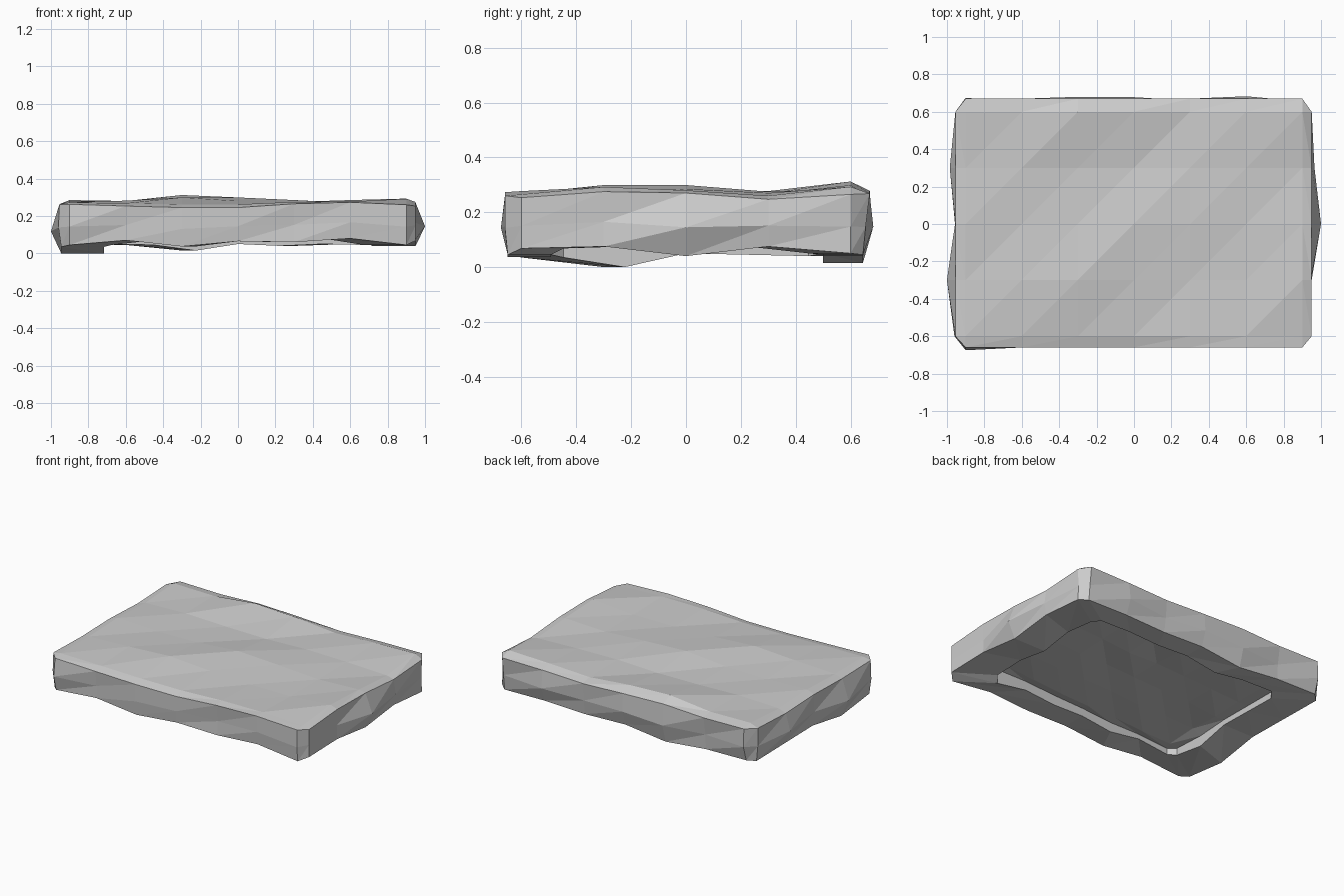
import bpy, bmesh, random

if "Cube" in bpy.data.objects:
    bpy.data.objects.remove(bpy.data.objects["Cube"])

random.seed(4)
XS = [-.9, -.6, -.3, 0, .3, .6, .9]
YS = [-.6, -.3, 0, .3, .6]

# Surface heights of the top, row by row from front to back
TOP = [[.272, .268, .262, .262, .275, .277, .265],
       [.270, .282, .299, .280, .268, .268, .292],
       [.280, .270, .275, .299, .285, .268, .280],
       [.268, .277, .268, .265, .275, .270, .260],
       [.285, .280, .312, .299, .272, .285, .293]]

# Outline bulge and edge heights, counter-clockwise: front, right, back, left
FRONT = [.675, .65, .66, .66, .645, .66, .66]
RIGHT = [.95, .945, 1.0, .965, .945]
BACK = [.655, .683, .66, .678, .68, .65, .675]
LEFT = [.955, .985, .957, 1.0, .96]
LOW = [.045, .07, .037, .065, .06, .08, .045,
       .068, .075, .04, .075, .05,
       .045, .05, .04, .05, .015, .045, .05,
       .04, .045, .05, .0, .035]
HIGH = [.262, .253, .245, .245, .265, .273, .26,
        .253, .275, .27, .247, .265,
        .268, .265, .255, .268, .278, .265, .27,
        .263, .25, .262, .255, .262]


def perimeter(front, right, back, left):
    return ([(x, -d) for x, d in zip(XS, front)] + [(d, y) for y, d in zip(YS, right)]
            + [(x, d) for x, d in zip(XS[::-1], back)] + [(-d, y) for y, d in zip(YS[::-1], left)])


outline = perimeter(FRONT, RIGHT, BACK, LEFT)
shoulder_pts = perimeter([.66] * 7, [.95] * 5, [.67] * 7, [.955] * 5)
foot_pts = perimeter([.65] * 7, [.95] * 5, [.645] * 7, [.945] * 5)
N = len(outline)
verts, faces = [], []


def ring(points, heights):
    start = len(verts)
    verts.extend((x, y, z) for (x, y), z in zip(points, heights))
    return list(range(start, start + N))


def bridge(lower, upper):
    for i in range(N):
        j = (i + 1) % N
        a, b, c, d = lower[i], lower[j], upper[j], upper[i]
        faces.append((a, b, c))
        if c != d:
            faces.append((a, c, d))


def grid(scale, heights):
    # Triangulated sheet; returns its border matched to the outline points
    start = len(verts)
    for y, row in zip(YS, heights):
        verts.extend((x * scale, y * scale, z) for x, z in zip(XS, row))
    at = lambda i, j: start + j * 7 + i
    for j in range(4):
        for i in range(6):
            a, b, c, d = at(i, j), at(i + 1, j), at(i + 1, j + 1), at(i, j + 1)
            faces.extend([(a, b, c), (a, c, d)])
    return ([at(i, 0) for i in range(7)] + [at(6, j) for j in range(5)]
            + [at(i, 4) for i in range(6, -1, -1)] + [at(0, j) for j in range(4, -1, -1)])


# Outer walls and worn top
bottom = ring(foot_pts, LOW)
middle = ring(outline, [(l + h) / 2 - .01 for l, h in zip(LOW, HIGH)])
shoulder = ring(shoulder_pts, HIGH)
bridge(bottom, middle)
bridge(middle, shoulder)
bridge(shoulder, grid(1, TOP))

# Underside rim and shallow recess, shallower toward the left
inner = [(x * .75, y * .745) for x, y in shoulder_pts]
depth = lambda x: .1 + .04 * x
rim = ring(inner, LOW)
recess = ring(inner, [max(z + .012, z * .3 + depth(x)) for z, (x, y) in zip(LOW, inner)])
ceiling = [[depth(x * .72) + .015 + random.uniform(-.01, .01) for x in XS] for _ in YS]
bridge(rim, bottom)
bridge(recess, rim)
bridge(recess, grid(.72, ceiling))

# Slab object with outward normals
mesh = bpy.data.meshes.new("stone_slab")
mesh.from_pydata(verts, [], faces)
bm = bmesh.new()
bm.from_mesh(mesh)
bmesh.ops.recalc_face_normals(bm, faces=bm.faces)
bm.to_mesh(mesh)
bm.free()
slab = bpy.data.objects.new("stone_slab", mesh)
bpy.context.collection.objects.link(slab)
